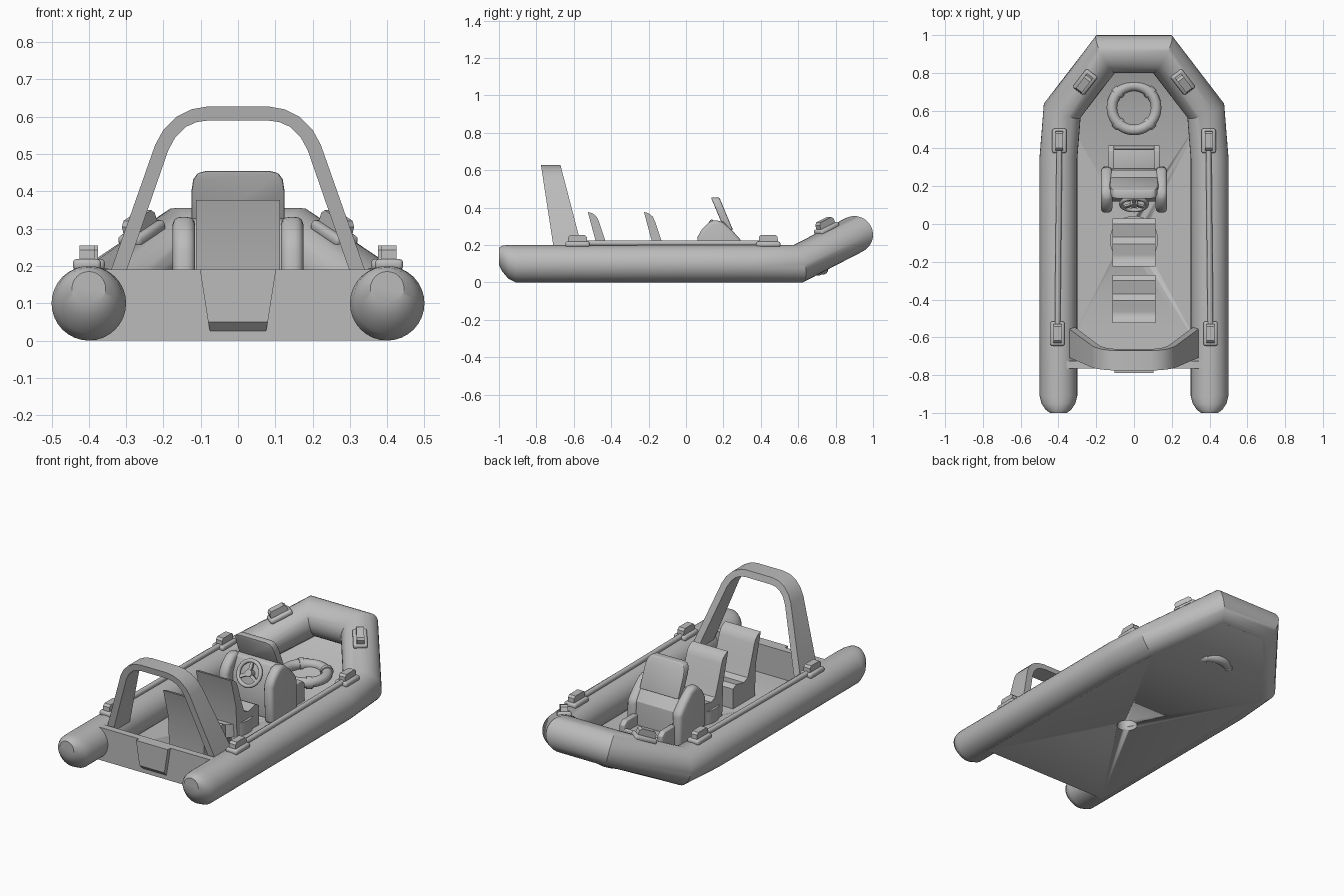
import bpy, bmesh, math
from mathutils import Vector, Matrix

if "Cube" in bpy.data.objects:
    bpy.data.objects.remove(bpy.data.objects["Cube"])

GREY = (0.5, 0.5, 0.5, 1)
mat = bpy.data.materials.new("boat grey")
mat.use_nodes = True
mat.diffuse_color = GREY
mat.node_tree.nodes["Principled BSDF"].inputs["Base Color"].default_value = GREY


def finish(name, bm, bevel=0, segments=3, matrix=None):
    """Turn a bmesh into a shaded object, rounding its sharp edges if asked."""
    bmesh.ops.recalc_face_normals(bm, faces=bm.faces)
    if bevel:
        sharp = [e for e in bm.edges if e.calc_face_angle(0) > math.radians(35)]
        bmesh.ops.bevel(bm, geom=sharp, offset=bevel, segments=segments,
                        profile=0.5, affect="EDGES", clamp_overlap=True)
    if matrix:
        bmesh.ops.transform(bm, matrix=matrix, verts=bm.verts)
        bmesh.ops.recalc_face_normals(bm, faces=bm.faces)
    mesh = bpy.data.meshes.new(name)
    bm.to_mesh(mesh)
    bm.free()
    mesh.materials.append(mat)
    ob = bpy.data.objects.new(name, mesh)
    bpy.context.collection.objects.link(ob)
    bpy.ops.object.select_all(action="DESELECT")
    ob.select_set(True)
    bpy.context.view_layer.objects.active = ob
    bpy.ops.object.shade_smooth_by_angle(angle=math.radians(32))
    return ob


def loft(name, rings, cyclic=False, **kw):
    """Skin a row of equal point rings; close the ends unless cyclic."""
    bm = bmesh.new()
    rows = [[bm.verts.new(p) for p in r] for r in rings]
    n = len(rows[0])
    pairs = list(zip(rows, rows[1:])) + ([(rows[-1], rows[0])] if cyclic else [])
    for a, b in pairs:
        for i in range(n):
            bm.faces.new((a[i], a[(i + 1) % n], b[(i + 1) % n], b[i]))
    if not cyclic:
        bm.faces.new(rows[0])
        bm.faces.new(rows[-1])
    return finish(name, bm, **kw)


def side_prism(name, yz, x0, x1, **kw):
    return loft(name, [[(x, y, z) for y, z in yz] for x in (x0, x1)], **kw)


def box(name, lo, hi, **kw):
    yz = [(lo[1], lo[2]), (hi[1], lo[2]), (hi[1], hi[2]), (lo[1], hi[2])]
    return side_prism(name, yz, lo[0], hi[0], **kw)


def circle(n, r):
    return [(r * math.cos(math.tau * i / n), r * math.sin(math.tau * i / n)) for i in range(n)]


def torus(name, big, small, start=0, sweep=math.tau, steps=40, matrix=None):
    full = sweep == math.tau
    rings = []
    for i in range(steps if full else steps + 1):
        a = start + sweep * i / steps
        rings.append([((big + u) * math.cos(a), (big + u) * math.sin(a), v)
                      for u, v in circle(16, small)])
    return loft(name, rings, cyclic=full, matrix=matrix)


def cylinder(name, r, z0, z1, y):
    return loft(name, [[(u, y + v, z) for u, v in circle(32, r)] for z in (z0, z1)])


# Inflatable tube: mitred sweep around the bow with tapered stern ends
half = [(0.4, -1, 0.14, 0.045), (0.4, -0.983, 0.128, 0.068), (0.4, -0.95, 0.11, 0.09),
        (0.4, -0.91, 0.1, 0.1), (0.4, 0.35, 0.1, 0.1), (0.38, 0.6, 0.1, 0.1),
        (0.15, 0.9, 0.255, 0.1)]
path = half + [(-x, y, z, r) for x, y, z, r in reversed(half)]
centres = [Vector(p[:3]) for p in path]
rings = []
for i, c in enumerate(centres):
    before = (c - centres[max(i - 1, 0)]).normalized()
    after = (centres[min(i + 1, len(path) - 1)] - c).normalized()
    if i < 4 or i >= len(path) - 4:
        before = after = Vector((0, 1 if i < 4 else -1, 0))
    normal = (before + after).normalized()
    side = normal.cross(Vector((0, 0, 1))).normalized()
    up = side.cross(normal)
    stretch = 1 / max(normal.dot(after), 0.5)
    # stretch the section along the bend so the tube keeps its thickness
    bend = after - before
    bend = bend.normalized() if bend.length > 0.01 else side
    ring = []
    for u, v in circle(32, path[i][3]):
        p = side * u + up * v
        ring.append(c + p + bend * p.dot(bend) * (stretch - 1))
    rings.append(ring)
loft("inflatable_tube", rings)

# Floor plate bending up at the bow
rows = [(-0.765, 0.41, 0), (0.62, 0.39, 0), (0.93, 0.17, 0.16)]
floor = loft("floor", [[(-w, y, z), (w, y, z), (w, y, z + 0.025), (-w, y, z + 0.025)]
                       for y, w, z in rows])

# Transom with its engine pad
box("transom", (-0.36, -0.765, 0), (0.36, -0.725, 0.19))
loft("engine_pad", [[(-w, -0.74, z), (w, -0.74, z), (w, y, z), (-w, y, z)]
                    for z, w, y in ((0.025, 0.075, -0.765), (0.05, 0.08, -0.79), (0.19, 0.102, -0.79))])

# Seats
seat_yz = [(0.03, 0.02), (0.03, 0.14), (0.0, 0.155), (-0.07, 0.14), (-0.105, 0.155),
           (-0.13, 0.22), (-0.165, 0.325), (-0.178, 0.352), (-0.2, 0.37), (-0.225, 0.377),
           (-0.18, 0.21), (-0.17, 0.02)]
seats = [side_prism(n, [(y + dy, z) for y, z in seat_yz], -0.113, 0.113)
         for n, dy in (("front_seat", 0), ("rear_seat", -0.3))]
pedestal = cylinder("seat_pedestal", 0.128, 0.02, 0.1, -0.085)

# Round well in the underside
cutter = cylinder("well_cutter", 0.055, -0.05, 0.09, -0.06)
cutter.hide_render = True
for ob in (floor, seats[0], pedestal):
    bpy.context.view_layer.objects.active = ob
    mod = ob.modifiers.new("well", "BOOLEAN")
    mod.operation, mod.object, mod.solver = "DIFFERENCE", cutter, "EXACT"
    bpy.ops.object.modifier_apply(modifier="well")
bpy.data.objects.remove(cutter)

# Steering console: middle body, rounded side pods and raked screen
side_prism("console_body", [(0.12, 0.02), (0.12, 0.24), (0.16, 0.32), (0.2, 0.33),
                            (0.285, 0.22), (0.3, 0.02)], -0.13, 0.13, bevel=0.01)
pod = [(0.07, 0.02), (0.06, 0.24), (0.085, 0.285), (0.13, 0.327), (0.165, 0.335),
       (0.2, 0.32), (0.25, 0.275), (0.3, 0.22), (0.305, 0.02)]
for s, n in ((1, "left"), (-1, "right")):
    side_prism(n + "_console_pod", pod, s * 0.115, s * 0.175, bevel=0.022)
screen = [(0.125, 0.28), (0.125, 0.4), (0.12, 0.432), (0.108, 0.449), (0.085, 0.455)]
screen += [(-x, z) for x, z in reversed(screen)]
loft("console_screen", [[(x, y - (z - 0.45) * 0.42, z) for x, z in screen]
                        for y in (0.135, 0.18)], bevel=0.006, segments=2)

# Steering wheel with three spokes and hub
wheel = Matrix.Translation((0, 0.105, 0.265)) @ Matrix.Rotation(math.radians(62), 4, "X")
torus("steering_wheel", 0.068, 0.011, matrix=wheel)
for k in range(3):
    turn = wheel @ Matrix.Rotation(math.tau * k / 3 + math.pi / 2, 4, "Z")
    box("wheel_spoke", (0, -0.009, -0.006), (0.068, 0.009, 0.006), matrix=turn)
loft("wheel_hub", [[(u, v, z) for u, v in circle(20, 0.02)] for z in (-0.06, 0.012)], matrix=wheel)

# Small bow seat in front of the console
box("bow_seat", (-0.11, 0.29, 0.02), (0.11, 0.4, 0.09), bevel=0.006)
box("bow_seat_front_rail", (-0.135, 0.395, 0.02), (0.135, 0.415, 0.11), bevel=0.005)
for s, n in ((1, "left"), (-1, "right")):
    side_prism(n + "_bow_armrest", [(0.29, 0.02), (0.415, 0.02), (0.415, 0.13), (0.39, 0.15),
                                    (0.29, 0.15)], s * 0.105, s * 0.138, bevel=0.005)

# Life ring with four bands
ring_at = Matrix.Translation((0, 0.615, 0.07))
torus("life_ring", 0.117, 0.028, matrix=ring_at)
for k in range(4):
    torus("life_ring_band", 0.117, 0.034, start=math.radians(38 + 90 * k),
          sweep=math.radians(14), steps=4, matrix=ring_at)

# Raked arch: one outline, wider in depth towards its feet
outer = [(0.36, 0.13), (0.34, 0.19), (0.222, 0.525), (0.2, 0.565), (0.165, 0.6), (0.125, 0.62), (0.085, 0.627)]
inner = [(0.32, 0.13), (0.298, 0.19), (0.187, 0.51), (0.168, 0.545), (0.14, 0.573), (0.11, 0.586), (0.08, 0.59)]
pairs = list(zip(outer, inner))
pairs += [((-a, b), (-c, d)) for (a, b), (c, d) in reversed(pairs)]
loft("arch", [[(x, y - (z - 0.2) * rake, z)
               for (x, z), y, rake in ((o, -0.71, 0.153), (o, -0.56, 0.26),
                                       (i, -0.56, 0.26), (i, -0.71, 0.153))]
              for o, i in pairs])


# Tube handles: rounded pad with a raised grip
def handle(name, matrix):
    box(name + "_pad", (-0.038, -0.065, -0.015), (0.038, 0.065, 0.016), bevel=0.012, matrix=matrix)
    grip = [(-0.052, 0), (0.052, 0), (0.05, 0.04), (0.038, 0.052), (-0.038, 0.052), (-0.05, 0.04)]
    side_prism(name + "_grip", grip, -0.02, 0.02, matrix=matrix)


along = Vector((-0.23, 0.3, 0.155)).normalized()
across = along.cross(Vector((0, 0, 1))).normalized()
frame = Matrix((across, along, across.cross(along))).transposed().to_4x4()
frame.translation = (0.258, 0.752, 0.287)
for s, n in ((1, "left"), (-1, "right")):
    flip = Matrix.Scale(s, 4, (1, 0, 0))
    handle(n + "_front_handle", flip @ Matrix.Translation((0.395, 0.44, 0.203)))
    handle(n + "_rear_handle", flip @ Matrix.Translation((0.405, -0.58, 0.203)))
    handle(n + "_bow_handle", flip @ frame)
    # Grab rail joining the two side handles
    loft(n + "_grab_rail", [[(x + u, y, 0.21 + v) for u, v in circle(12, 0.015)]
                            for x, y in ((0.405, -0.56), (0.395, 0.42))], matrix=flip)
